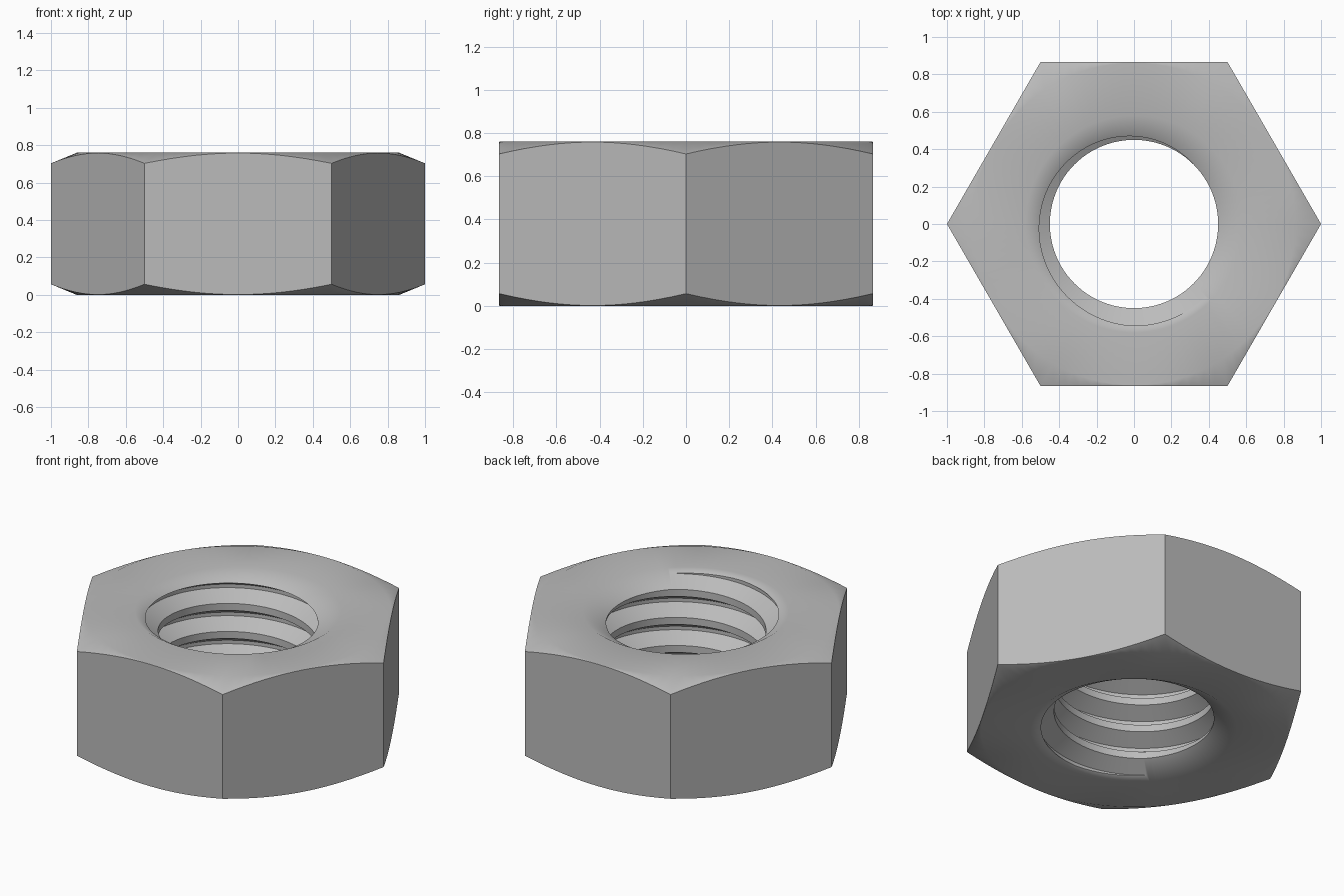
import bpy, bmesh, math
from math import sin, cos, pi, radians, tan

if "Cube" in bpy.data.objects:
    bpy.data.objects.remove(bpy.data.objects["Cube"])

HEIGHT, BORE, PITCH = 0.76, 0.45, 0.174
SLOPE = tan(radians(30))           # thread flank and countersink slope
SEGMENTS = 96


def make_object(name, bm):
    bmesh.ops.recalc_face_normals(bm, faces=bm.faces)
    mesh = bpy.data.meshes.new(name)
    bm.to_mesh(mesh)
    bm.free()
    obj = bpy.data.objects.new(name, mesh)
    bpy.context.collection.objects.link(obj)
    return obj


def bridge(bm, a, b):
    n = len(a)
    for i in range(n):
        j = (i + 1) % n
        bm.faces.new((a[i], a[j], b[j], b[i]))


def apply_boolean(target, cutter, operation):
    mod = target.modifiers.new("cut", "BOOLEAN")
    mod.object, mod.operation, mod.solver = cutter, operation, "EXACT"
    bpy.context.view_layer.objects.active = target
    bpy.ops.object.modifier_apply(modifier=mod.name)
    bpy.data.objects.remove(cutter)


# Turned ring: bore, countersinks and outer chamfers
half = [(BORE, 0.13 * SLOPE), (0.58, 0), (0.862, 0), (1.1, 0.098)]
profile = half + [(r, HEIGHT - z) for r, z in reversed(half)]
bm = bmesh.new()
rings = []
for i in range(SEGMENTS):
    a = 2 * pi * i / SEGMENTS
    rings.append([bm.verts.new((r * cos(a), r * sin(a), z)) for r, z in profile])
for i in range(SEGMENTS):
    bridge(bm, rings[i - 1], rings[i])
nut = make_object("hex_nut", bm)

# Hexagonal prism that gives the six flats
bm = bmesh.new()
rings = [[bm.verts.new((cos(k * pi / 3), sin(k * pi / 3), z)) for k in range(6)]
         for z in (-0.5, 1.5)]
bridge(bm, *rings)
for ring in rings:
    bm.faces.new(ring)
prism = make_object("hex_cutter", bm)
prism.hide_render = True
apply_boolean(nut, prism, "INTERSECT")

# Helical groove with a trapezoid section, running past both faces
depth, root = 0.541 * PITCH, PITCH / 16
inner = BORE - 0.012
mouth = root + (BORE + depth - inner) * SLOPE
section = [(inner, -mouth), (BORE + depth, -root),
           (BORE + depth, root), (inner, mouth)]
bm = bmesh.new()
rings = []
for i in range(-5 * SEGMENTS, 2 * SEGMENTS):
    a = pi + 2 * pi * (i + 0.5) / SEGMENTS
    zc = 0.685 + PITCH * (i + 0.5) / SEGMENTS
    rings.append([bm.verts.new((r * cos(a), r * sin(a), zc + z)) for r, z in section])
for a, b in zip(rings, rings[1:]):
    bridge(bm, a, b)
bm.faces.new(rings[0])
bm.faces.new(rings[-1])
groove = make_object("thread_cutter", bm)
groove.hide_render = True
apply_boolean(nut, groove, "DIFFERENCE")

# Steel colour
steel = bpy.data.materials.new("grey_steel")
steel.use_nodes = True
colour = (0.5, 0.5, 0.5, 1)
steel.diffuse_color = colour
steel.node_tree.nodes["Principled BSDF"].inputs["Base Color"].default_value = colour
nut.data.materials.clear()
nut.data.materials.append(steel)
for face in nut.data.polygons:
    face.material_index = 0

# Smooth turned surfaces, crisp flats and thread edges
bpy.ops.object.select_all(action="DESELECT")
nut.select_set(True)
bpy.context.view_layer.objects.active = nut
bpy.ops.object.shade_smooth_by_angle(angle=radians(35))
weighted = nut.modifiers.new("weighted_normals", "WEIGHTED_NORMAL")
weighted.keep_sharp = True
